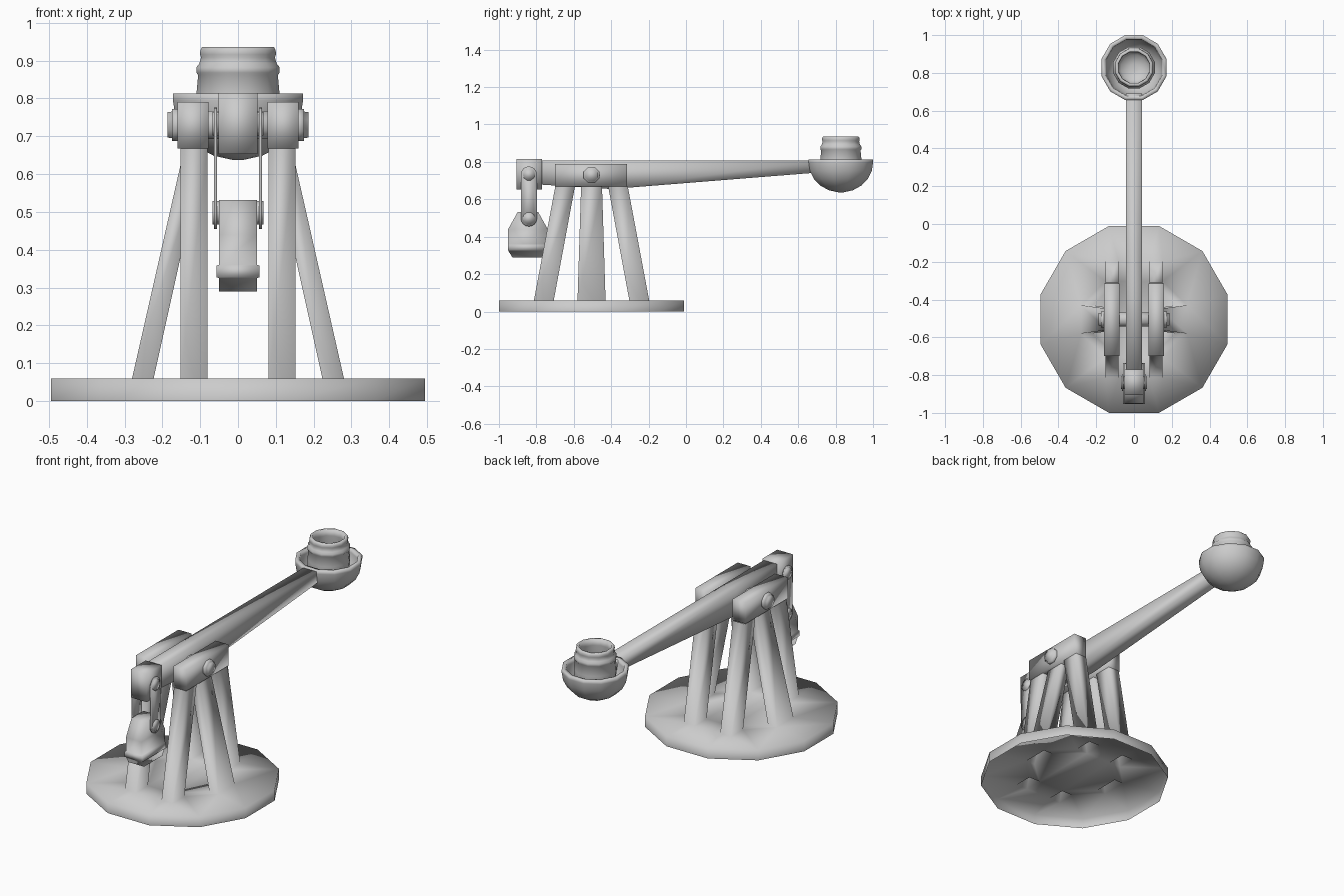
import bpy, bmesh, math
from mathutils import Matrix, Vector

if "Cube" in bpy.data.objects:
    bpy.data.objects.remove(bpy.data.objects["Cube"], do_unlink=True)

grey = bpy.data.materials.new("plain grey")
grey.use_nodes = True
colour = (0.6, 0.6, 0.6, 1.0)
grey.diffuse_color = colour
grey.node_tree.nodes["Principled BSDF"].inputs["Base Color"].default_value = colour

PIVOT_Y, LINK_Y = -0.505, -0.84
DECK_Z, BLOCK_Z = 0.06, 0.668


def finish(name, bm):
    """Turn a bmesh into a smooth-shaded grey object."""
    bmesh.ops.recalc_face_normals(bm, faces=bm.faces)
    for f in bm.faces:
        f.smooth = True
    me = bpy.data.meshes.new(name)
    bm.to_mesh(me)
    bm.free()
    me.materials.append(grey)
    ob = bpy.data.objects.new(name, me)
    bpy.context.scene.collection.objects.link(ob)
    return ob


def skin(bm, rings):
    """Join equal-length point rings with quads and return their vertices."""
    vs = [[bm.verts.new(p) for p in ring] for ring in rings]
    n = len(vs[0])
    for a, b in zip(vs, vs[1:]):
        for i in range(n):
            j = (i + 1) % n
            bm.faces.new((a[i], a[j], b[j], b[i]))
    return vs


def loft(name, rings):
    """Skinned rings with both ends capped."""
    bm = bmesh.new()
    vs = skin(bm, rings)
    bm.faces.new(vs[0])
    bm.faces.new(vs[-1])
    return finish(name, bm)


def rect_z(x0, x1, y0, y1, z):
    return [(x0, y0, z), (x1, y0, z), (x1, y1, z), (x0, y1, z)]


def rect_y(w, z0, z1, y):
    return [(-w, y, z0), (w, y, z0), (w, y, z1), (-w, y, z1)]


def circle(r, n, h, cy=0):
    """Ring with flat sides facing the axes."""
    return [(r * math.cos(2 * math.pi * (i + .5) / n),
             cy + r * math.sin(2 * math.pi * (i + .5) / n), h) for i in range(n)]


def turned(name, profile, n, centre, axis="Z"):
    """Turned part from (radius, height) pairs."""
    ob = loft(name, [circle(r, n, h) for r, h in profile])
    m = Matrix.Translation(Vector(centre))
    if axis == "X":
        m = m @ Matrix.Rotation(math.pi / 2, 4, "Y")
    ob.data.transform(m)
    return ob


def mirror_x(s, a, b):
    """Ordered x range on the left (s=1) or right (s=-1)."""
    return (a, b) if s > 0 else (-b, -a)


# Base shell, open underneath, with six hollow legs growing out of its deck
bm = bmesh.new()
loops = [skin(bm, [circle(0.512, 12, z, PIVOT_Y) for z in (0, DECK_Z)])[1]]
for s in (1, -1):
    # front and back legs, splayed along y
    for d in (-1, 1):
        rings = []
        for near, far, z in ((0.202, 0.308, DECK_Z), (0.089, 0.194, BLOCK_Z)):
            ys = sorted((PIVOT_Y + d * near, PIVOT_Y + d * far))
            rings.append(rect_z(*mirror_x(s, 0.081, 0.152), *ys, z))
        loops.append(skin(bm, rings)[0])
    # outer brace, leaning out sideways
    loops.append(skin(bm, [
        rect_z(*mirror_x(s, x0, x1), PIVOT_Y - y, PIVOT_Y + y, z)
        for x0, x1, y, z in ((0.223, 0.280, 0.075, DECK_Z), (0.088, 0.142, 0.056, BLOCK_Z))])[0])
# deck between the rim and the leg feet
deck_edges = [bm.edges.get((a, b)) for lp in loops for a, b in zip(lp, lp[1:] + lp[:1])]
bmesh.ops.triangle_fill(bm, edges=deck_edges, use_beauty=True, normal=(0, 0, 1))
finish("base_and_legs", bm)

# Bearings and hanging links on each side
for s, side in ((1, "left"), (-1, "right")):
    loft(side + "_bearing_block",
         [rect_z(*mirror_x(s, 0.078, 0.160), -0.70, -0.315, z) for z in (BLOCK_Z, 0.79)])
    # axle end bolt
    turned(side + "_axle_bolt",
           [(r, s * x) for r, x in ((0.046, 0.15), (0.046, 0.174), (0.038, 0.175), (0.036, 0.187))],
           8, (0, PIVOT_Y, 0.73), "X")

    # link plate with rounded ends
    outline = []
    for zc, start in ((0.733, 0), (0.498, math.pi)):
        for i in range(9):
            a = start + math.pi * i / 8
            outline.append((LINK_Y + 0.043 * math.cos(a), zc + 0.043 * math.sin(a)))
    loft(side + "_hanging_link",
         [[(x, y, z) for y, z in outline] for x in mirror_x(s, 0.056, 0.063)])
    # link pins
    for zc, where in ((0.733, "upper"), (0.498, "lower")):
        turned(f"{side}_{where}_link_pin", [(0.033, h) for h in mirror_x(s, 0.04, 0.068)],
               10, (0, LINK_Y, zc), "X")

# Axle
turned("axle", [(0.04, -0.15), (0.04, 0.15)], 8, (0, PIVOT_Y, 0.73), "X")

# Throwing arm and its head block
loft("throwing_arm", [rect_y(0.042, 0.68, 0.808, -0.80), rect_y(0.042, 0.655, 0.808, -0.40),
                      rect_y(0.042, 0.742, 0.808, 0.69)])
loft("arm_head_block", [rect_y(0.051, 0.653, 0.815, -0.905), rect_y(0.051, 0.653, 0.815, -0.77)])

# Counterweight: tapered top, flange, tapered foot
W = -0.845
loft("counterweight", [rect_z(-x, x, W - y, W + y, z) for x, y, z in (
    (0.05, 0.083, 0.289), (0.05, 0.105, 0.325), (0.057, 0.108, 0.327), (0.057, 0.108, 0.358),
    (0.05, 0.106, 0.36), (0.05, 0.106, 0.44), (0.05, 0.055, 0.532))])

# Bowl: hemisphere outside, thick rim, hollow inside
CUP = (0, 0.828, 0)
K = 1 / math.cos(math.pi / 12)
outer = [(0.172 * K * math.cos(a), 0.795 - 0.158 * math.sin(a))
         for a in [math.radians(d) for d in (85, 68, 50, 33, 16, 0)]]
inner = [(0.148 * K * math.cos(a), 0.795 - 0.132 * math.sin(a))
         for a in [math.radians(d) for d in (0, 20, 42, 64, 85)]]
turned("bowl", outer + [(0.172 * K, 0.813), (0.150 * K, 0.813)] + inner, 12, CUP)

# Ribbed pot standing in the bowl, open at the top
turned("ribbed_pot", [
    (0.095, 0.69), (0.110, 0.73), (0.114, 0.81), (0.109, 0.862), (0.114, 0.868), (0.114, 0.882),
    (0.106, 0.892), (0.101, 0.908), (0.104, 0.916), (0.103, 0.928), (0.098, 0.936),
    (0.086, 0.936), (0.084, 0.90), (0.092, 0.86), (0.092, 0.76), (0.07, 0.72), (0.02, 0.71)],
    12, CUP)
